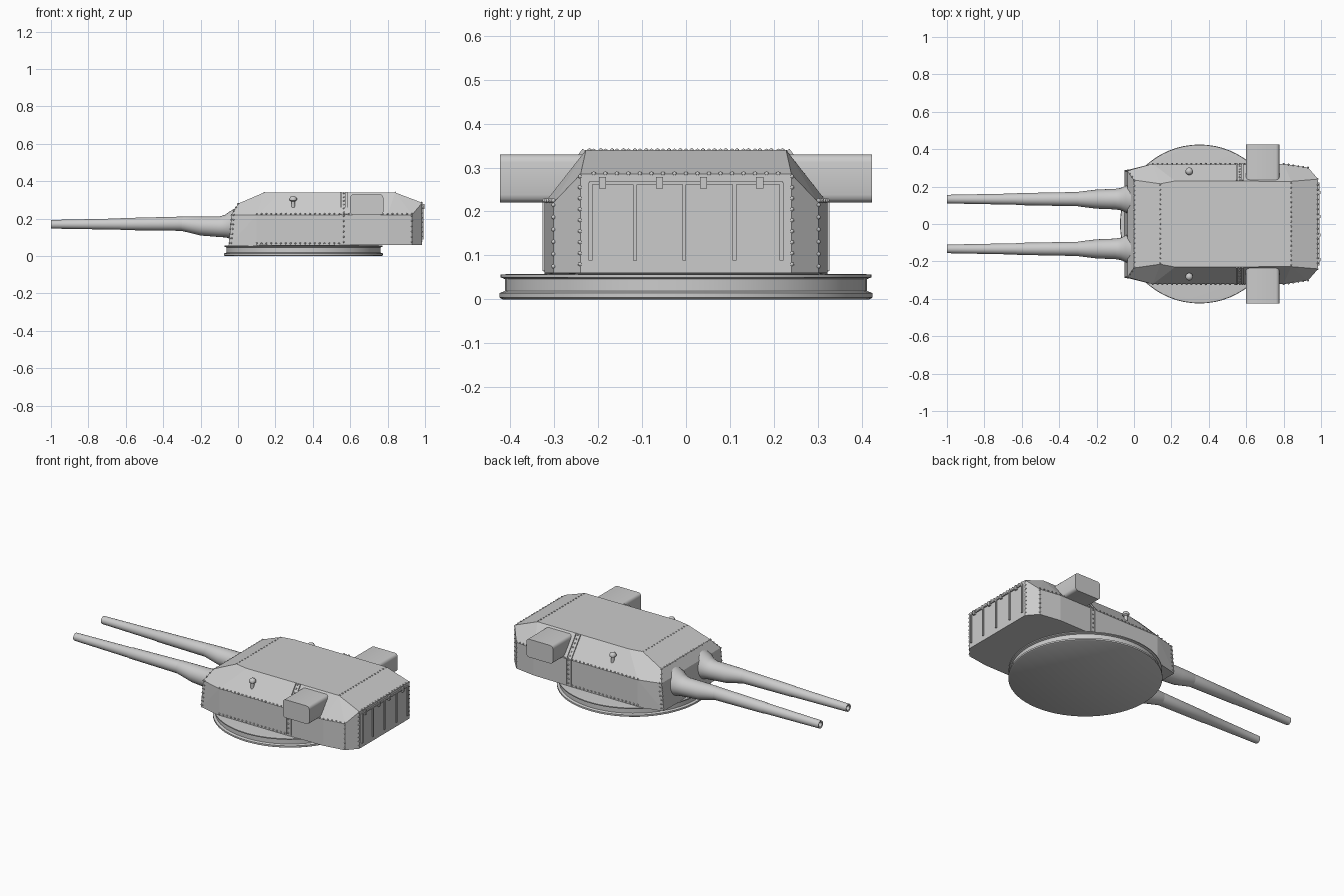
import bpy, bmesh, math
from mathutils import Vector, Matrix

if "Cube" in bpy.data.objects:
    bpy.data.objects.remove(bpy.data.objects["Cube"])


def finish(bm, name, angle=None):
    bmesh.ops.recalc_face_normals(bm, faces=bm.faces[:])
    me = bpy.data.meshes.new(name)
    bm.to_mesh(me)
    bm.free()
    ob = bpy.data.objects.new(name, me)
    bpy.context.collection.objects.link(ob)
    if angle:
        bpy.ops.object.select_all(action='DESELECT')
        ob.select_set(True)
        bpy.context.view_layer.objects.active = ob
        bpy.ops.object.shade_smooth_by_angle(angle=math.radians(angle))
    return ob


def loft(name, rings, n, frame, angle=35):
    """Skin circular rings; frame(ring, c, s) gives each point."""
    bm = bmesh.new()
    loops = []
    for r in rings:
        loops.append([bm.verts.new(frame(r, math.cos(2 * math.pi * i / n),
                                         math.sin(2 * math.pi * i / n))) for i in range(n)])
    for a, b in zip(loops, loops[1:]):
        for i in range(n):
            bm.faces.new((a[i], a[(i + 1) % n], b[(i + 1) % n], b[i]))
    bm.faces.new(loops[0])
    bm.faces.new(loops[-1])
    return finish(bm, name, angle)


def add_bar(bm, a, b, w, d):
    """Box bar from a to b, w wide and d deep."""
    a, b = Vector(a), Vector(b)
    v = b - a
    rot = v.to_track_quat('Z', 'X').to_matrix().to_4x4()
    m = Matrix.Translation((a + b) / 2) @ rot @ Matrix.Diagonal((w, d, v.length, 1))
    bmesh.ops.create_cube(bm, size=1, matrix=m)


def rivet_row(bm, a, b, step=0.026, r=0.0055):
    a, b = Vector(a), Vector(b)
    n = max(2, round((b - a).length / step))
    for i in range(n + 1):
        bmesh.ops.create_icosphere(bm, subdivisions=1, radius=r,
                                   matrix=Matrix.Translation(a.lerp(b, i / n)))


# Round turntable with grooved rim
rim = [(0.418, 0), (0.425, 0.004), (0.425, 0.014), (0.412, 0.019), (0.412, 0.046),
       (0.423, 0.05), (0.423, 0.056), (0.40, 0.058)]
loft("turntable", rim, 64, lambda r, c, s: (0.35 + r[0] * c, r[0] * s, r[1]))

# Armoured gun house: hull of half-outline points mirrored across y
half = [(-0.05, 0.285, 0.055), (0.10, 0.322, 0.055), (0.80, 0.322, 0.06), (0.93, 0.302, 0.06),
        (0.985, 0.24, 0.06),
        (-0.035, 0.285, 0.22), (0.10, 0.322, 0.22), (0.80, 0.322, 0.22), (0.93, 0.302, 0.22),
        (0.985, 0.24, 0.285),
        (0.0, 0.235, 0.28), (0.14, 0.215, 0.34), (0.22, 0.23, 0.34), (0.84, 0.228, 0.34)]
bm = bmesh.new()
for x, y, z in half:
    bm.verts.new((x, y, z))
    bm.verts.new((x, -y, z))
bmesh.ops.convex_hull(bm, input=bm.verts[:])
bmesh.ops.dissolve_limit(bm, angle_limit=0.02, verts=bm.verts[:], edges=bm.edges[:])
finish(bm, "gun_house")

# Rangefinder arms running across the rear
bm = bmesh.new()
bmesh.ops.create_cube(bm, size=1, matrix=Matrix.Translation((0.688, 0, 0.275))
                      @ Matrix.Diagonal((0.178, 0.848, 0.11, 1)))
long_edges = [e for e in bm.edges if abs(e.verts[0].co.y - e.verts[1].co.y) > 0.5]
bmesh.ops.bevel(bm, geom=long_edges, offset=0.018, segments=3, profile=0.5, affect='EDGES')
finish(bm, "rangefinder", 35)

# Gun barrels, hollow at the muzzle, and their flared sleeves
barrel = [(-0.90, 0.015, 0.17), (-0.998, 0.015, 0.17), (-1.0, 0.023, 0.17), (-0.63, 0.030, 0.171),
          (-0.625, 0.032, 0.171), (-0.30, 0.038, 0.173), (-0.1, 0.040, 0.168)]
sleeve = [(-0.31, 0.036, 0.173), (-0.29, 0.040, 0.172), (-0.20, 0.051, 0.161), (-0.10, 0.055, 0.157),
          (-0.07, 0.060, 0.160), (-0.045, 0.072, 0.167), (-0.01, 0.085, 0.172)]
for side, label in ((1, "left"), (-1, "right")):
    def place(r, c, s, y=side * 0.133):
        return (r[0], y + r[1] * c, r[2] + r[1] * s)
    loft(label + "_barrel", barrel, 24, place)
    loft(label + "_barrel_sleeve", sleeve, 24, place)

# Sighting periscopes on the sloped cheeks
for side in (1, -1):
    prof = [(0.010, 0.255), (0.010, 0.292), (0.019, 0.298), (0.020, 0.308), (0.014, 0.317), (0.005, 0.321)]
    loft("periscope", prof, 14,
         lambda r, c, s: (0.295 + r[0] * c, side * 0.282 + r[0] * s, r[1]), 50)

# Rear plate rails and brackets
bm = bmesh.new()
for y in (-0.218, -0.116, -0.004, 0.11, 0.217):
    add_bar(bm, (0.988, y, 0.088), (0.988, y, 0.266), 0.009, 0.009)
add_bar(bm, (0.988, -0.22, 0.266), (0.988, 0.22, 0.266), 0.008, 0.008)
for y in (-0.19, -0.06, 0.04, 0.168):
    add_bar(bm, (0.99, y, 0.252), (0.99, y, 0.278), 0.014, 0.016)
finish(bm, "rear_rails")

# Seam strips and small roof plates
bm = bmesh.new()
for s in (1, -1):
    for x in (0.55, 0.58):
        add_bar(bm, (x, s * 0.322, 0.065), (x, s * 0.322, 0.222), 0.009, 0.009)
        add_bar(bm, (x, s * 0.322, 0.222), (x, s * 0.232, 0.34), 0.009, 0.009)
finish(bm, "side_seams")

# Rivets along the plate edges
bm = bmesh.new()
for s in (1, -1):
    for path in ([(0.10, 0.322, 0.225), (0.80, 0.322, 0.225), (0.93, 0.302, 0.225)],
                 [(0.10, 0.322, 0.068), (0.54, 0.322, 0.068)],
                 [(-0.047, 0.284, 0.07), (-0.034, 0.284, 0.22), (0.0, 0.236, 0.279)],
                 [(-0.035, 0.287, 0.07), (-0.022, 0.288, 0.22)],
                 [(0.93, 0.302, 0.075), (0.93, 0.302, 0.215)],
                 [(0.982, 0.241, 0.08), (0.982, 0.241, 0.28)],
                 [(0.565, 0.322, 0.075), (0.565, 0.322, 0.215), (0.565, 0.234, 0.336)]):
        pts = [(x, s * y, z) for x, y, z in path]
        for a, b in zip(pts, pts[1:]):
            rivet_row(bm, a, b)
rivet_row(bm, (0.14, -0.21, 0.338), (0.14, 0.21, 0.338))
rivet_row(bm, (0.84, -0.22, 0.339), (0.84, 0.22, 0.339))
rivet_row(bm, (0.002, -0.23, 0.279), (0.002, 0.23, 0.279))
rivet_row(bm, (0.982, -0.21, 0.286), (0.982, 0.21, 0.286))
finish(bm, "rivets", 60)
